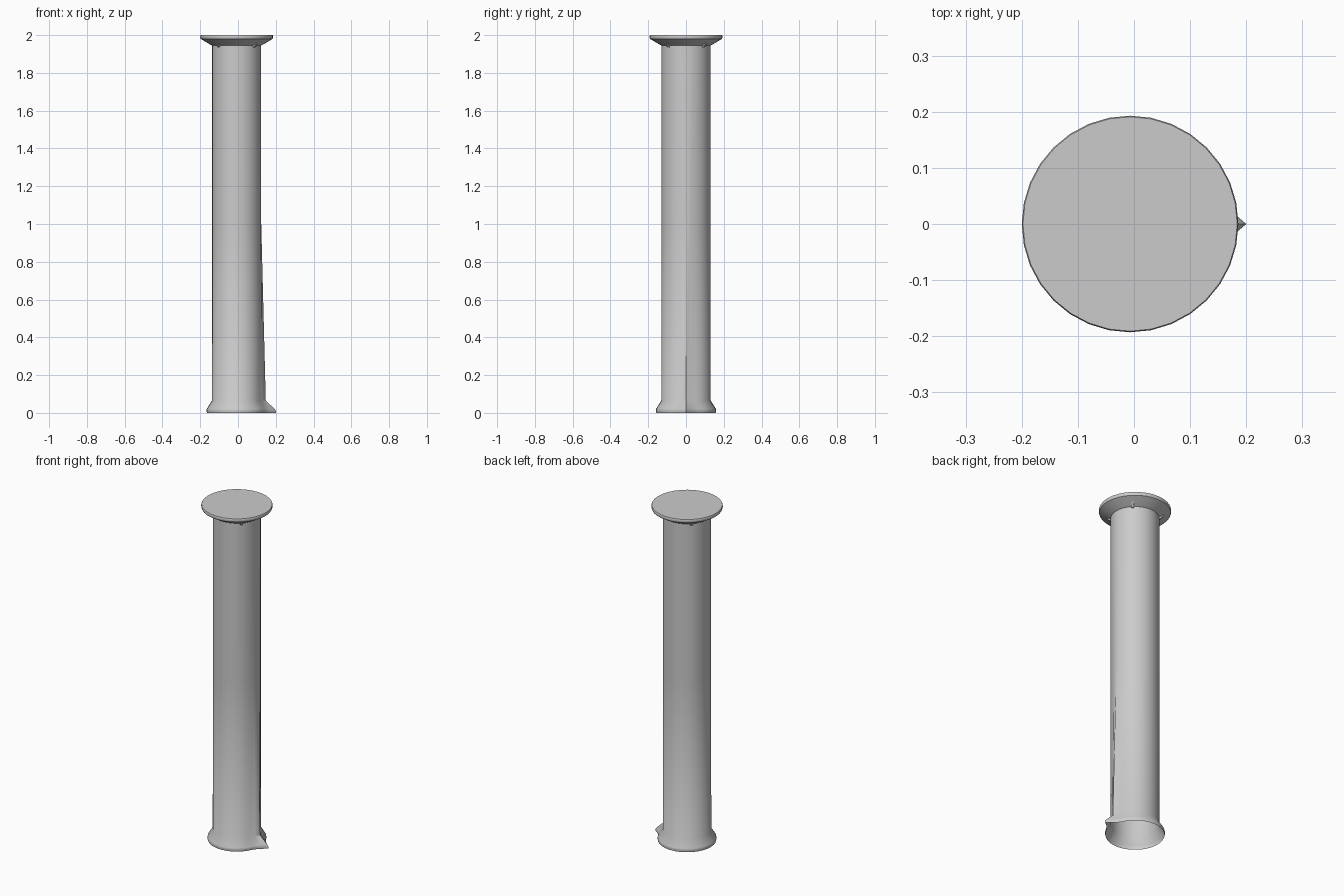
import bpy, bmesh, math

if "Cube" in bpy.data.objects:
    bpy.data.objects.remove(bpy.data.objects["Cube"])

SEG = 32
CX = -0.007  # column axis, offset by the spur at +x

# (radius, z, tip pull, neighbour pull) from the open foot to the capital
PROFILE = [
    (0.157, 0.0, 0.050, 0.014),
    (0.160, 0.012, 0.047, 0.014),
    (0.158, 0.022, 0.042, 0.012),
    (0.131, 0.065, 0.023, 0.007),
    (0.130, 1.0, 0.0, 0.0),
    (0.130, 1.945, 0.0, 0.0),
    (0.142, 1.951, 0.0, 0.0),
    (0.190, 1.980, 0.0, 0.0),
    (0.193, 1.987, 0.0, 0.0),
    (0.193, 1.996, 0.0, 0.0),
    (0.191, 2.0, 0.0, 0.0),
]


def add_object(name, bm):
    bmesh.ops.recalc_face_normals(bm, faces=bm.faces)
    mesh = bpy.data.meshes.new(name)
    bm.to_mesh(mesh)
    bm.free()
    obj = bpy.data.objects.new(name, mesh)
    bpy.context.collection.objects.link(obj)
    return obj


# Column: flared hollow foot, shaft and capped capital
bm = bmesh.new()
rings = []
for r, z, tip, near in PROFILE:
    ring = []
    for i in range(SEG):
        a = 2 * math.pi * i / SEG
        pull = tip if i == 0 else near if i in (1, SEG - 1) else 0
        ring.append(bm.verts.new((CX + r * math.cos(a) + pull, r * math.sin(a), z)))
    rings.append(ring)
for lo, hi in zip(rings, rings[1:]):
    for i in range(SEG):
        j = (i + 1) % SEG
        bm.faces.new((lo[i], lo[j], hi[j], hi[i]))
bm.faces.new(rings[-1])
column = add_object("column", bm)
bpy.context.view_layer.objects.active = column
column.select_set(True)
bpy.ops.object.shade_smooth_by_angle(angle=math.radians(35))

# Four small wedge ribs under the capital, on the diagonals
for k in range(4):
    a = math.radians(45 + 90 * k)
    bm = bmesh.new()
    sides = []
    for w in (-0.006, 0.006):
        sides.append([
            bm.verts.new((CX + r * math.cos(a) - w * math.sin(a),
                          r * math.sin(a) + w * math.cos(a), z))
            for r, z in ((0.126, 1.935), (0.136, 1.937), (0.165, 1.968), (0.126, 1.965))])
    s, t = sides
    bm.faces.new(s)
    bm.faces.new(t[::-1])
    for i in range(4):
        j = (i + 1) % 4
        bm.faces.new((s[i], t[i], t[j], s[j]))
    add_object("capital_rib_%d" % (k + 1), bm)
